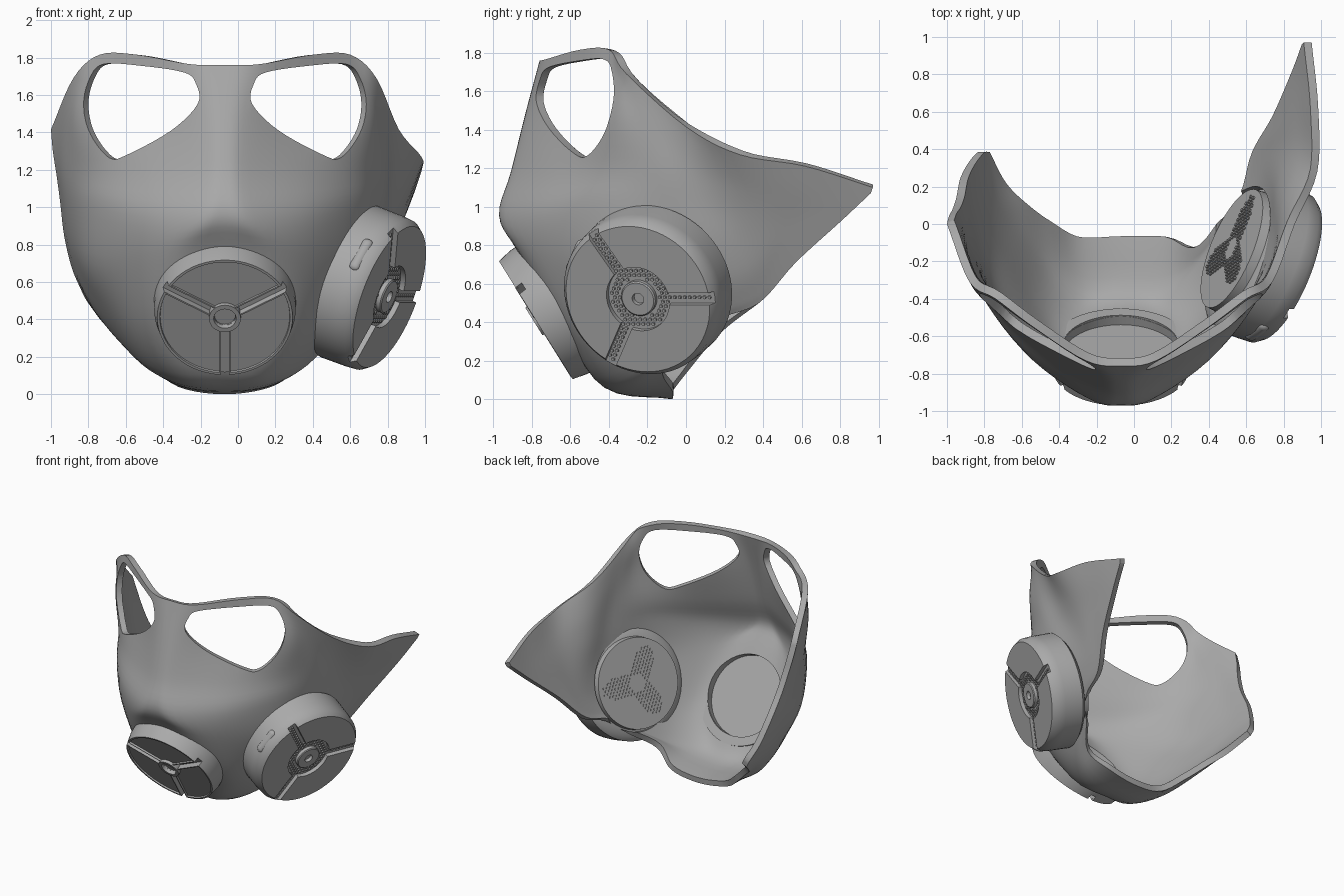
import bpy, bmesh, math
from mathutils import Vector, Matrix

CENTER = -0.07          # symmetry plane of the face
default = bpy.data.objects.get("Cube")
if default:
    bpy.data.objects.remove(default, do_unlink=True)

grey = bpy.data.materials.new("matte grey")
grey.use_nodes = True
grey.diffuse_color = (0.4, 0.4, 0.4, 1)
grey.node_tree.nodes["Principled BSDF"].inputs["Base Color"].default_value = grey.diffuse_color


def make_object(name, bm, matrix=Matrix()):
    bmesh.ops.recalc_face_normals(bm, faces=bm.faces)
    mesh = bpy.data.meshes.new(name)
    bm.to_mesh(mesh)
    bm.free()
    obj = bpy.data.objects.new(name, mesh)
    obj.matrix_world = matrix
    mesh.materials.append(grey)
    bpy.context.collection.objects.link(obj)
    return obj


def select(obj):
    bpy.ops.object.select_all(action='DESELECT')
    obj.select_set(True)
    bpy.context.view_layer.objects.active = obj


def smooth(obj, angle=35):
    select(obj)
    bpy.ops.object.shade_smooth_by_angle(angle=math.radians(angle))


def cut(obj, cutter):
    cutter.hide_render = True
    mod = obj.modifiers.new("cut", 'BOOLEAN')
    mod.operation = 'DIFFERENCE'
    mod.solver = 'EXACT'
    mod.object = cutter
    bpy.context.view_layer.update()
    select(obj)
    bpy.ops.object.modifier_apply(modifier=mod.name)
    bpy.data.objects.remove(cutter, do_unlink=True)


def spline(points, steps, closed=False):
    """Smooth curve through the points."""
    pts = [Vector(p) for p in points]
    n = len(pts)
    if closed:
        pick = lambda i: pts[i % n]
    else:
        ends = {-1: pts[0] * 2 - pts[1], n: pts[-1] * 2 - pts[-2]}
        pick = lambda i: ends[i] if i in ends else pts[i]
    out = []
    for i in range(n if closed else n - 1):
        a, b, c, d = (pick(i + k) for k in (-1, 0, 1, 2))
        for s in range(steps):
            t = s / steps
            out.append(b + (c - a) * (t / 2) + (a * 2 - b * 5 + c * 4 - d) * (t * t / 2)
                       + (b * 3 - a - c * 3 + d) * (t ** 3 / 2))
    return out if closed else out + [pts[-1]]


def lathe(name, profile, matrix, segments=64):
    """Turn (radius, height) points around local z."""
    bm = bmesh.new()
    rings = []
    for r, h in profile:
        rings.append([bm.verts.new((r * math.cos(a), r * math.sin(a), h))
                      for a in (math.tau * i / segments for i in range(segments))])
    for low, high in zip(rings, rings[1:]):
        for i in range(segments):
            j = (i + 1) % segments
            bm.faces.new((low[i], low[j], high[j], high[i]))
    bm.faces.new(rings[0])
    bm.faces.new(rings[-1])
    return make_object(name, bm, matrix)


def box(name, size, matrix):
    bm = bmesh.new()
    bmesh.ops.create_cube(bm, size=1, matrix=Matrix.Diagonal((*size, 1)))
    return make_object(name, bm, matrix)


def studs(name, inside, matrix, height, reach=0.4, pitch=0.028):
    """Field of tiny hexagonal studs wherever inside(x, y) holds."""
    bm = bmesh.new()
    n = int(reach / pitch)
    for i in range(-n, n + 1):
        for j in range(-n, n + 1):
            x, y = (i + 0.5 * (j % 2)) * pitch, j * pitch * 0.87
            if inside(x, y):
                bmesh.ops.create_cone(bm, cap_ends=True, segments=6, radius1=0.011, radius2=0.009,
                                      depth=0.012, matrix=Matrix.Translation((x, y, height)))
    return make_object(name, bm, matrix)


def frame(center, normal):
    quat = Vector(normal).to_track_quat('Z', 'Y')
    return Matrix.Translation(center) @ quat.to_matrix().to_4x4()


def turn(degrees):
    return Matrix.Rotation(math.radians(degrees), 4, 'Z')


# Half of the face, one list per column from the chin edge up to the brow
middle = [(0, -.07, 0), (0, -.42, .06), (0, -.64, .4), (0, -.88, .78),
          (0, -.97, .96), (0, -.91, 1.18), (0, -.83, 1.5), (0, -.76, 1.76)]
nose_side = [(.25, -.07, .04), (.22, -.41, .07), (.3, -.62, .35), (.27, -.83, .73),
             (.16, -.94, .94), (.13, -.87, 1.18), (.14, -.79, 1.5), (.19, -.73, 1.765)]
cheek = [(.42, .03, .17), (.41, -.27, .14), (.48, -.47, .35), (.5, -.64, .68),
         (.47, -.73, .95), (.45, -.67, 1.18), (.42, -.61, 1.48), (.47, -.55, 1.815)]
outer_cheek = [(.54, .12, .28), (.58, -.05, .3), (.65, -.2, .46), (.72, -.34, .7),
               (.72, -.42, 1), (.71, -.42, 1.2), (.74, -.4, 1.5), (.67, -.4, 1.815)]
temple = [(.65, .22, .38), (.7, .12, .45), (.76, .05, .58), (.82, 0, .78),
          (.84, -.1, 1), (.85, -.16, 1.2), (.84, -.23, 1.45), (.81, -.31, 1.69)]
side_edge = [(.74, .38, .5), (.77, .38, .56), (.82, .32, .68), (.86, .24, .85),
             (.88, .14, 1.02), (.9, .08, 1.17), (.92, .04, 1.3), (.93, 0, 1.415)]
half = [middle, nose_side, cheek, outer_cheek, temple, side_edge]

# Swept flap on one side, as columns between its lower and upper edge
flap = []
for low, high in [((.85, .57, .71), (1.05, .28, 1.27)),
                  ((.95, .8, .92), (1.055, .62, 1.21)),
                  ((1.01, .96, 1.07), (1.02, .97, 1.1))]:
    flap.append([Vector(low).lerp(Vector(high), k / 7) for k in range(8)])

# The flap side is trimmed higher below the canister
trimmed = [[Vector(col[0]).lerp(Vector(col[1]), .5)] + col[1:] for col in half[2:5]]
mirrored = [[(-x, y, z) for x, y, z in col] for col in reversed(half[1:])]
columns = [spline(col, 5) for col in mirrored + half[:2] + trimmed + half[5:] + flap]
rows = [spline(row, 5) for row in zip(*columns)]
bm = bmesh.new()
grid = [[bm.verts.new(p + Vector((CENTER, 0, 0))) for p in row] for row in rows]
for low, high in zip(grid, grid[1:]):
    for i in range(len(low) - 1):
        bm.faces.new((low[i], low[i + 1], high[i + 1], high[i]))
mask = make_object("mask_shell", bm)
if sum(p.normal.y * p.area for p in mask.data.polygons) > 0:
    mask.data.flip_normals()
solid = mask.modifiers.new("thickness", 'SOLIDIFY')
solid.thickness = 0.045
solid.offset = -1
select(mask)
bpy.ops.object.modifier_apply(modifier=solid.name)

# Eye openings
eye = spline([(.155, 1.55), (.17, 1.66), (.23, 1.72), (.45, 1.755), (.66, 1.765), (.73, 1.69),
              (.755, 1.55), (.71, 1.39), (.6, 1.265), (.5, 1.28), (.28, 1.41)], 5, closed=True)
for side in (-1, 1):
    bm = bmesh.new()
    loops = []
    for d in (-0.25, 0.25):
        loops.append([bm.verts.new((CENTER + side * (x + .57 * d),
                                    -.78 + (x - .17) * .69 - .82 * d, z)) for x, z in eye])
    for i in range(len(eye)):
        j = (i + 1) % len(eye)
        bm.faces.new((loops[0][i], loops[0][j], loops[1][j], loops[1][i]))
    for loop in loops:
        bm.faces.new(loop)
    cut(mask, make_object("eye_cutter", bm))

# Front vent: drum with three grooves, a ring hub and a recessed back
vent_frame = frame((CENTER, -.78, .41), (0, -.85, -.53))
cut(mask, lathe("vent_hole_cutter", [(.31, -.45), (.31, .1)], vent_frame))
vent = lathe("front_vent", [(.312, -.09), (.312, -.15), (.38, -.15), (.378, -.08), (.362, 0),
                            (.348, 0), (.346, -.012)], vent_frame)
for angle in (30, 150, 270):
    cut(vent, box("groove_cutter", (.32, .045, .06),
                  vent_frame @ turn(angle) @ Matrix.Translation((.22, 0, -.01))))
    for edge in (-1, 1):
        box("vent_spoke_rib", (.27, .008, .02),
            vent_frame @ turn(angle) @ Matrix.Translation((.21, edge * .026, -.008)))
smooth(vent)
cut(vent, lathe("hub_cutter", [(.055, -.06), (.055, .1)], vent_frame, 32))
hub_ring = lathe("vent_hub_ring", [(.055, -.05), (.085, -.05), (.085, .012), (.06, .012),
                                   (.055, -.02)], vent_frame, 32)
smooth(hub_ring)

# Side filter canister
can_frame = frame((.81, -.25, .52), (.87, -.36, -.33))
cut(mask, lathe("canister_hole_cutter", [(.36, -.42), (.36, 0)], can_frame))
canister = lathe("filter_canister", [(.34, -.33), (.345, -.28), (.4, -.27), (.432, -.24),
                                     (.43, -.1), (.425, -.035), (.4, 0)], can_frame)
cut(canister, lathe("face_ring_cutter", [(.175, -.03), (.175, .1)], can_frame, 48))
for angle in (0, 120, 240):
    cut(canister, box("slot_cutter", (.4, .065, .08),
                      can_frame @ turn(angle) @ Matrix.Translation((.3, 0, .01))))
smooth(canister)
filter_hub = lathe("filter_hub", [(.095, -.05), (.095, -.006), (.088, 0), (.032, 0), (.03, -.025)],
                   can_frame, 40)
smooth(filter_hub)


def in_front_mesh(x, y):
    r = math.hypot(x, y)
    if .105 < r < .165:
        return True
    along = [turn(-a) @ Vector((x, y, 0)) for a in (0, 120, 240)]
    return r < .4 and any(p.x > .15 and abs(p.y) < .024 for p in along)


def in_back_mesh(x, y):
    r = math.hypot(x, y)
    return .06 < r < .1 + .2 * abs(math.cos(1.5 * math.atan2(y, x))) ** 3


studs("front_filter_mesh", in_front_mesh, can_frame, -.028)
studs("back_filter_mesh", in_back_mesh, can_frame, -.333)

# Oblong grip on the canister wall
grip = box("canister_grip", (.07, .2, .065),
           can_frame @ turn(150) @ Matrix.Translation((.4, 0, -.09)))
bevel = grip.modifiers.new("round", 'BEVEL')
bevel.width = 0.028
bevel.segments = 4
smooth(grip)
smooth(mask, 40)
